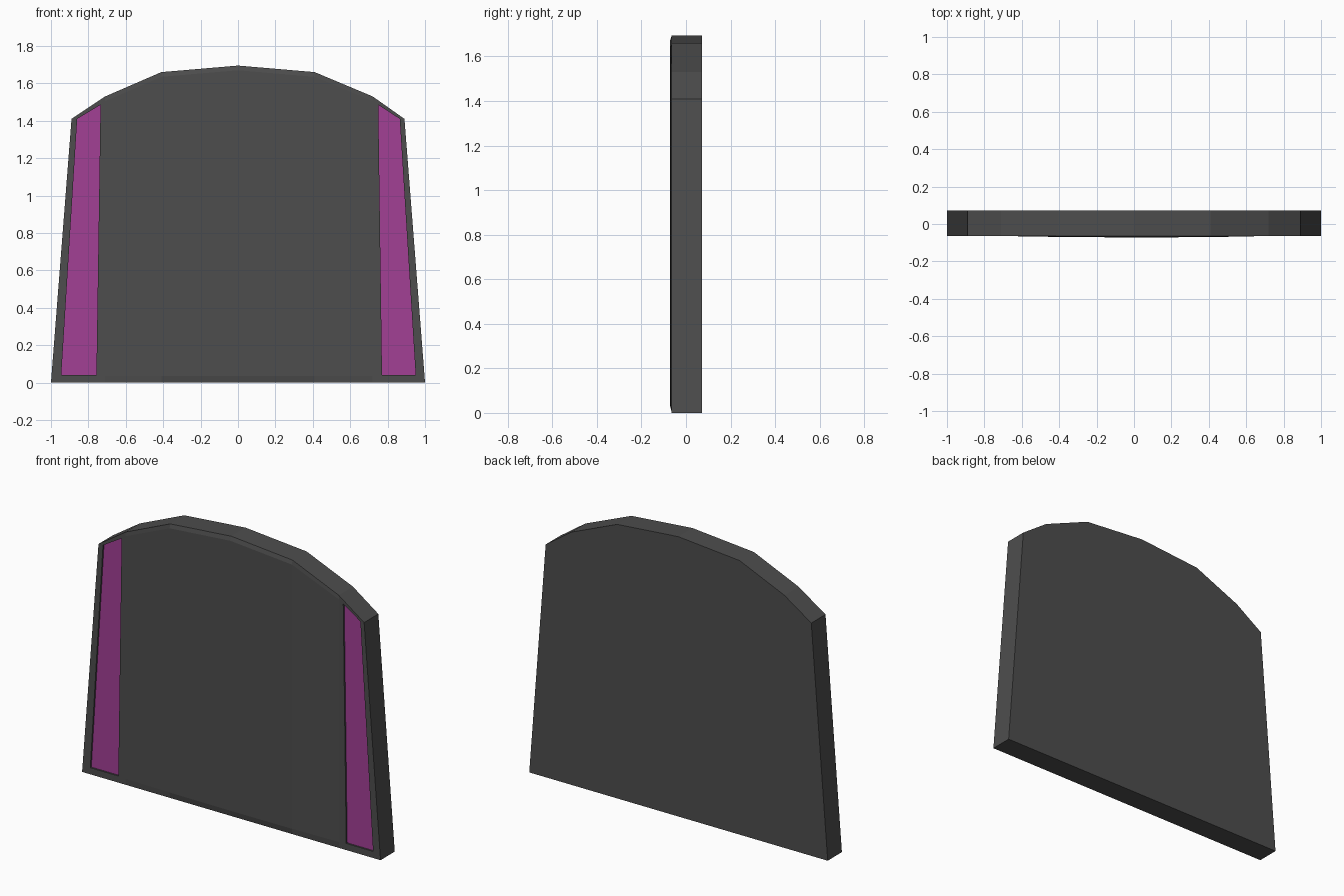
import bpy, bmesh

if "Cube" in bpy.data.objects:
    bpy.data.objects.remove(bpy.data.objects["Cube"])

FRONT, BACK = -0.064, 0.072


def material(name, rgb):
    m = bpy.data.materials.new(name)
    m.diffuse_color = (*rgb, 1)
    m.use_nodes = True
    m.node_tree.nodes["Principled BSDF"].inputs["Base Color"].default_value = m.diffuse_color
    return m


def make_object(name, verts, faces, mat=None):
    mesh = bpy.data.meshes.new(name)
    bm = bmesh.new()
    vs = [bm.verts.new(v) for v in verts]
    for f in faces:
        bm.faces.new([vs[i] for i in f])
    bmesh.ops.recalc_face_normals(bm, faces=bm.faces)
    bm.to_mesh(mesh)
    bm.free()
    obj = bpy.data.objects.new(name, mesh)
    bpy.context.collection.objects.link(obj)
    if mat:
        mesh.materials.append(mat)
    return obj


def prism(name, outline, y0, y1, mat=None):
    n = len(outline)
    verts = [(x, y, z) for y in (y0, y1) for x, z in outline]
    faces = [list(range(n)), list(range(n, 2 * n))]
    faces += [[i, (i + 1) % n, n + (i + 1) % n, n + i] for i in range(n)]
    return make_object(name, verts, faces, mat)


dark = material("dark_grey", (0.075, 0.075, 0.075))
purple = material("purple", (0.36, 0.05, 0.30))

# Panel body: sections from left to right (x at bottom, x at top, top z, front bulge)
sections = [(-1, -0.89, 1.41, 0), (-0.71, -0.71, 1.53, 0), (-0.41, -0.41, 1.66, 0.005),
            (0, 0, 1.695, 0.008), (0.41, 0.41, 1.66, 0.006), (0.72, 0.72, 1.53, 0),
            (1, 0.89, 1.41, 0)]
verts, faces = [], []
for xb, xt, zt, bulge in sections:
    loop = [(BACK, 0), (FRONT, 0), (FRONT - bulge, 0.035),
            (FRONT - bulge, zt - 0.025), (FRONT, zt), (BACK, zt)]
    verts += [(xb + (xt - xb) * z / zt, y, z) for y, z in loop]
for s in range(len(sections) - 1):
    a, b = s * 6, s * 6 + 6
    faces += [[a + i, a + (i + 1) % 6, b + (i + 1) % 6, b + i] for i in range(6)]
last = len(verts) - 6
faces += [list(range(6)), list(range(last, last + 6))]
body = make_object("panel_body", verts, faces, dark)

# Recessed coloured side strips
strips = {
    "left_strip": [(-0.945, 0.04), (-0.757, 0.04), (-0.735, 1.485), (-0.86, 1.41)],
    "right_strip": [(0.77, 0.04), (0.95, 0.04), (0.865, 1.41), (0.75, 1.485)],
}
for name, outline in strips.items():
    cutter = prism(name + "_cutter", outline, -0.2, FRONT + 0.012)
    cutter.hide_render = True
    mod = body.modifiers.new(name + "_recess", "BOOLEAN")
    mod.operation = "DIFFERENCE"
    mod.solver = "EXACT"
    mod.object = cutter
    bpy.context.view_layer.objects.active = body
    bpy.ops.object.modifier_apply(modifier=mod.name)
    bpy.data.objects.remove(cutter)
    prism(name, outline, FRONT + 0.010, FRONT + 0.014, purple)
